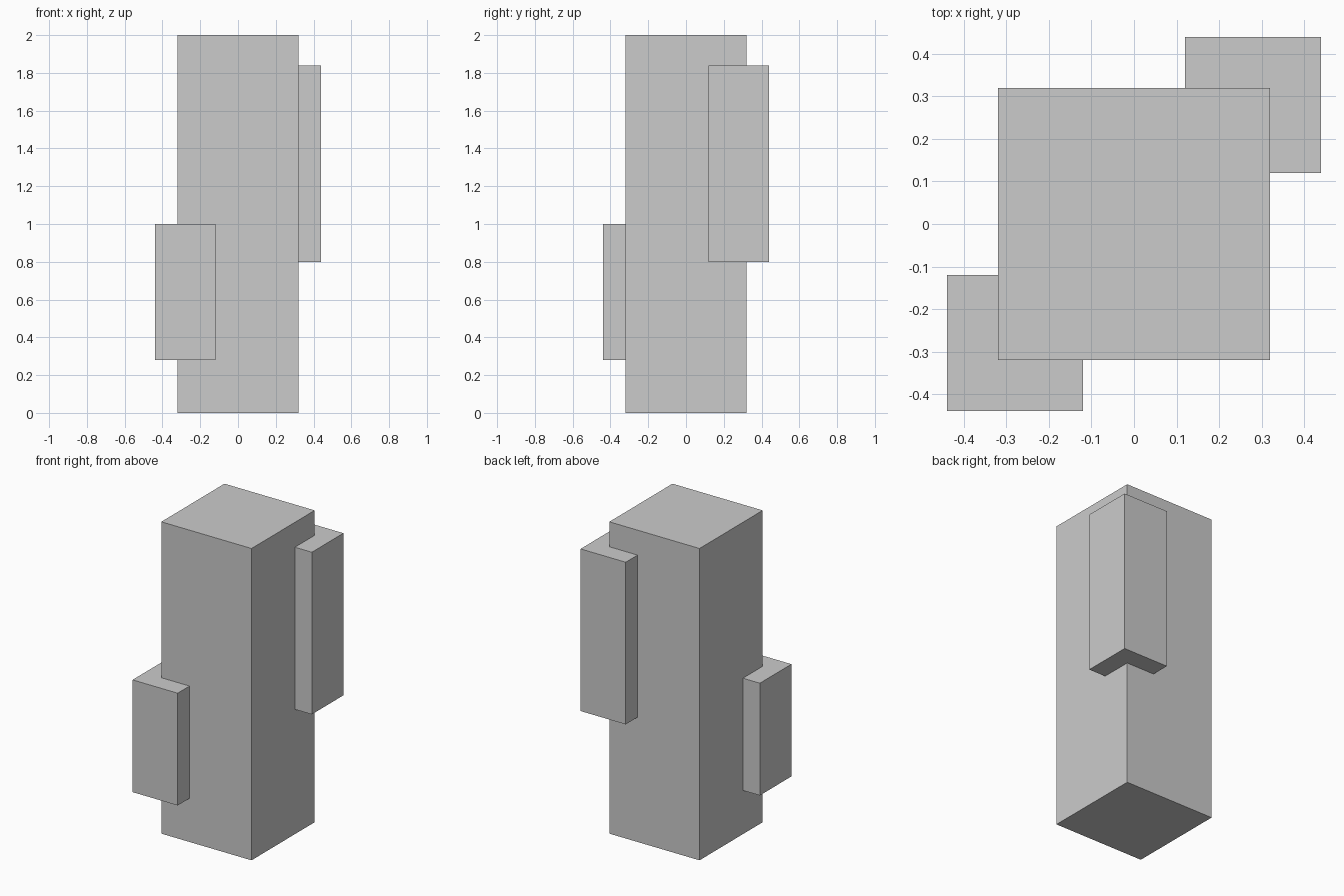
import bpy

if "Cube" in bpy.data.objects:
    bpy.data.objects.remove(bpy.data.objects["Cube"])


def box(name, low, high):
    """Axis-aligned box between two opposite corners."""
    centre = [(a + b) / 2 for a, b in zip(low, high)]
    bpy.ops.mesh.primitive_cube_add(size=1, location=centre)
    obj = bpy.context.object
    obj.name = name
    obj.scale = [b - a for a, b in zip(low, high)]
    bpy.ops.object.transform_apply(location=False, rotation=False, scale=True)
    return obj


# Main square column
box("column", (-0.32, -0.32, 0), (0.32, 0.32, 2))

# Blocks wrapped around two opposite vertical corners
box("front_left_corner_block", (-0.44, -0.44, 0.28), (-0.12, -0.12, 1.0))
box("back_right_corner_block", (0.12, 0.12, 0.80), (0.44, 0.44, 1.84))
